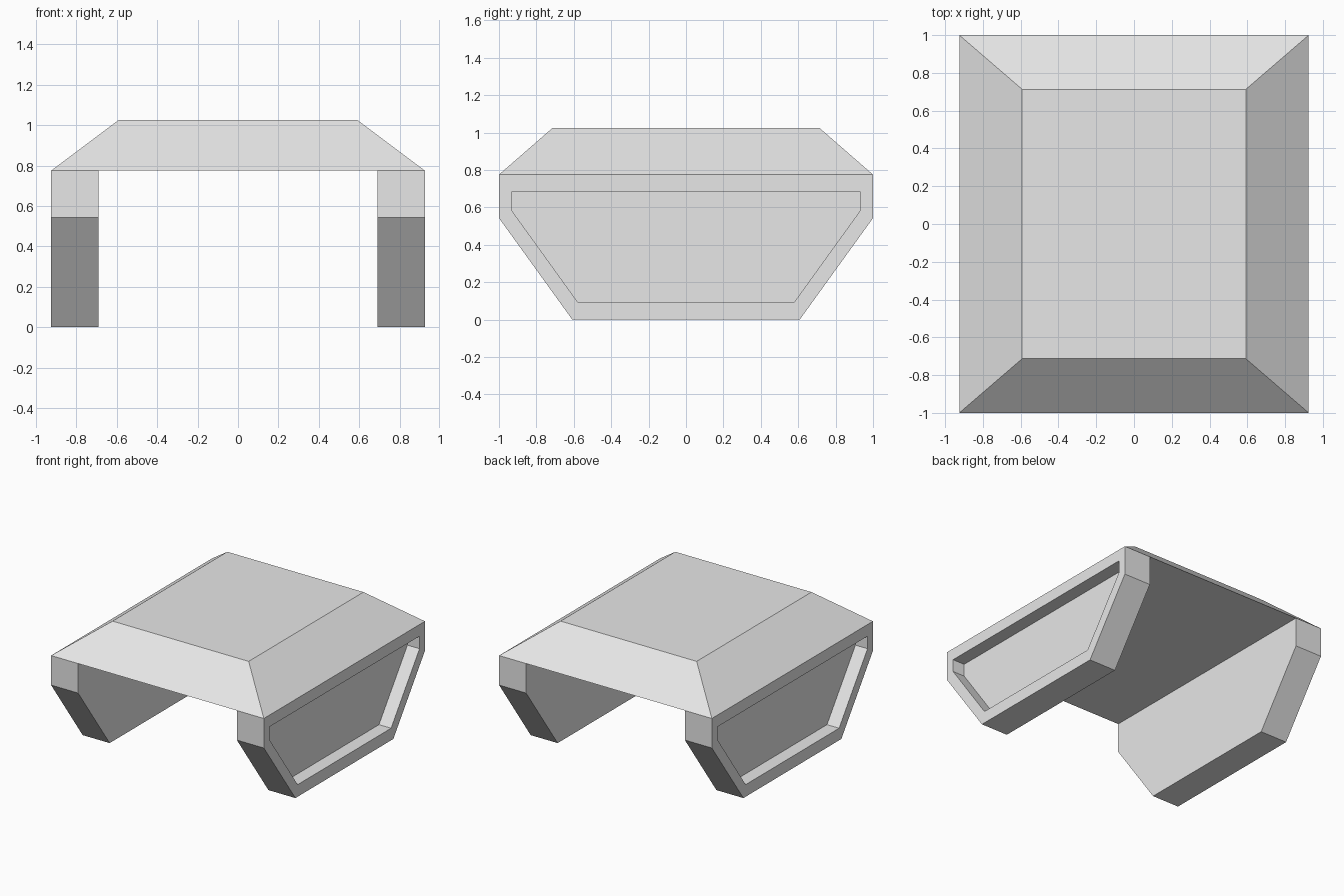
import bpy
import bmesh

cube = bpy.data.objects.get("Cube")
if cube:
    bpy.data.objects.remove(cube, do_unlink=True)

grey = bpy.data.materials.new("plain_grey")
grey.use_nodes = True
grey.diffuse_color = (0.8, 0.8, 0.8, 1)
grey.node_tree.nodes["Principled BSDF"].inputs["Base Color"].default_value = (0.8, 0.8, 0.8, 1)

HALF_WIDTH = 0.925
ROOF_BASE = 0.775
RECESS_DEPTH = 0.105


def finish(name, bm):
    bmesh.ops.recalc_face_normals(bm, faces=bm.faces)
    mesh = bpy.data.meshes.new(name)
    bm.to_mesh(mesh)
    bm.free()
    mesh.materials.append(grey)
    obj = bpy.data.objects.new(name, mesh)
    bpy.context.collection.objects.link(obj)
    return obj


def loft(bm, rings):
    """Join successive rings of points with quads and return the rings' vertices."""
    loops = [[bm.verts.new(p) for p in ring] for ring in rings]
    for a, b in zip(loops, loops[1:]):
        for i in range(len(a)):
            j = (i + 1) % len(a)
            bm.faces.new((a[i], a[j], b[j], b[i]))
    bm.faces.new(loops[0])
    bm.faces.new(loops[-1])


def rectangle(x, y, z):
    return [(-x, -y, z), (x, -y, z), (x, y, z), (-x, y, z)]


def side_outline(x, wide, narrow, top, shoulder, bottom):
    half = [(wide, top), (wide, shoulder), (narrow, bottom)]
    profile = half + [(-y, z) for y, z in reversed(half)]
    return [(x, y, z) for y, z in profile]


# Roof with four sloping sides
bm = bmesh.new()
loft(bm, [rectangle(HALF_WIDTH, 1.0, ROOF_BASE), rectangle(0.592, 0.713, 1.025)])
finish("roof", bm)

# Side supports, each with a recessed outer panel
for side, name in ((1, "left_support"), (-1, "right_support")):
    outer = (1.0, 0.608, ROOF_BASE, 0.543, 0.0)
    recess = (0.933, 0.58, 0.683, 0.585, 0.095)
    bm = bmesh.new()
    loft(bm, [
        side_outline(side * 0.69, *outer),
        side_outline(side * HALF_WIDTH, *outer),
        side_outline(side * HALF_WIDTH, *recess),
        side_outline(side * (HALF_WIDTH - RECESS_DEPTH), *recess),
    ])
    finish(name, bm)
